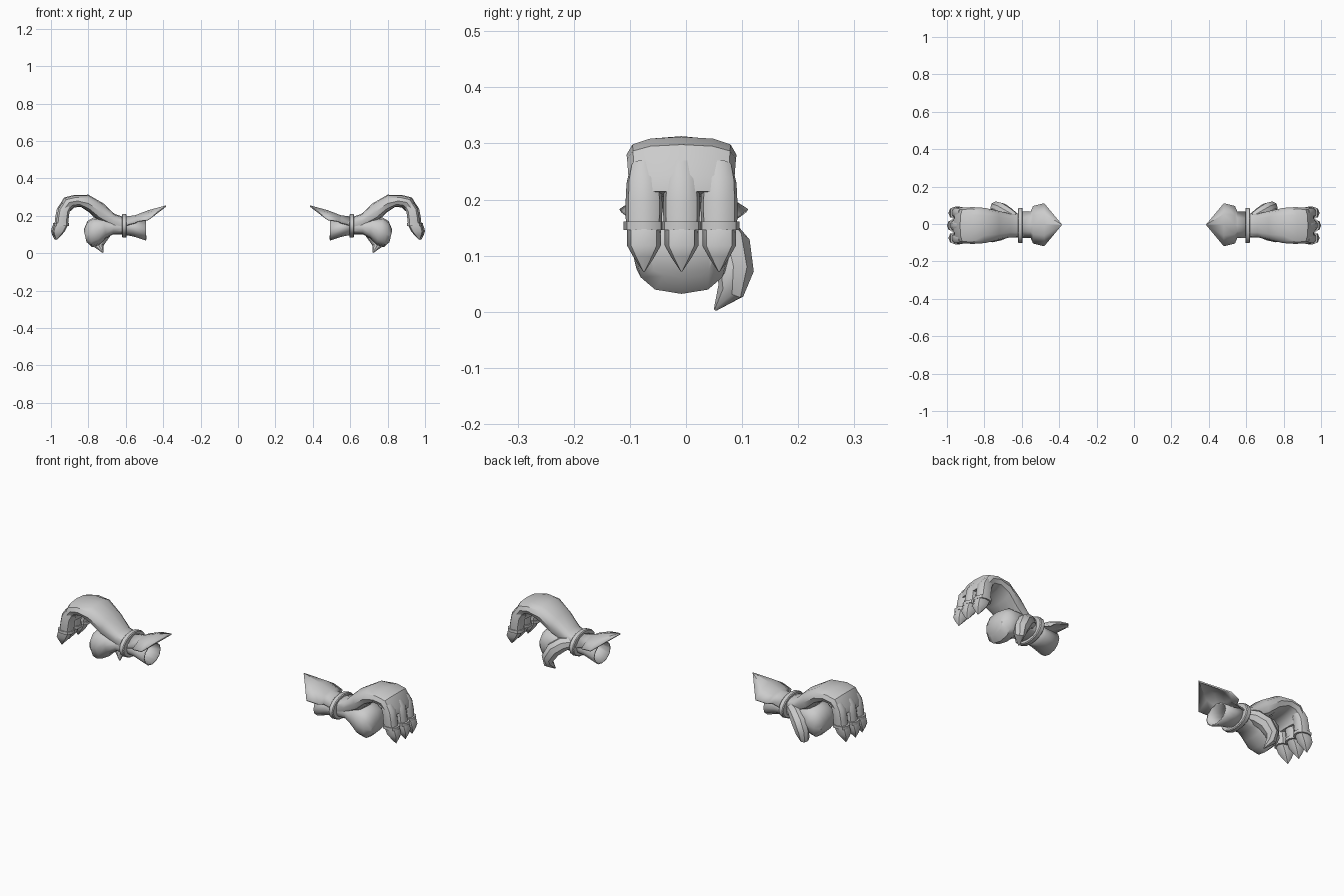
import bpy, bmesh, math
from mathutils import Vector

if "Cube" in bpy.data.objects:
    bpy.data.objects.remove(bpy.data.objects["Cube"])

grey = bpy.data.materials.new("plain grey")
grey.diffuse_color = (0.6, 0.6, 0.6, 1)
grey.use_nodes = True
grey.node_tree.nodes["Principled BSDF"].inputs["Base Color"].default_value = grey.diffuse_color
CY = -0.008  # hand centre line in y


def finish(name, bm, thickness=0.0):
    """Turn a bmesh into a smooth shaded object mirrored to both hands."""
    bmesh.ops.remove_doubles(bm, verts=bm.verts, dist=0.0005)
    bmesh.ops.recalc_face_normals(bm, faces=bm.faces)
    mesh = bpy.data.meshes.new(name)
    bm.to_mesh(mesh)
    bm.free()
    mesh.materials.append(grey)
    ob = bpy.data.objects.new(name, mesh)
    bpy.context.collection.objects.link(ob)
    bpy.ops.object.select_all(action='DESELECT')
    bpy.context.view_layer.objects.active = ob
    ob.select_set(True)
    bpy.ops.object.shade_smooth_by_angle(angle=math.radians(40))
    if thickness:
        ob.modifiers.new("Thickness", 'SOLIDIFY').thickness = thickness
    mirror = ob.modifiers.new("Mirror", 'MIRROR')
    mirror.use_mirror_merge = False
    return ob


def bridge(bm, rings, caps=True):
    loops = [[bm.verts.new(p) for p in r] for r in rings]
    n = len(loops[0])
    for a, b in zip(loops, loops[1:]):
        for i in range(n):
            j = (i + 1) % n
            bm.faces.new((a[i], a[j], b[j], b[i]))
    if caps:
        bm.faces.new(loops[0])
        bm.faces.new(loops[-1])


def loft(name, sections, cy=CY, dx=0.0, sides=12, power=0.8, caps=True, thickness=0.0):
    """Sections are (outer x, outer z, inner x, inner z, half width)."""
    def pw(v):
        return math.copysign(abs(v) ** power, v)
    rings = []
    for ox, oz, ix, iz, w in sections:
        mid = Vector(((ox + ix) / 2 + dx, cy, (oz + iz) / 2))
        up = Vector(((ox - ix) / 2, 0, (oz - iz) / 2))
        ring = []
        for i in range(sides):
            a = math.tau * i / sides
            ring.append(mid + up * pw(math.sin(a)) + Vector((0, w * pw(math.cos(a)), 0)))
        rings.append(ring)
    bm = bmesh.new()
    bridge(bm, rings, caps)
    return finish(name, bm, thickness)


def tube(name, path, sides=8):
    """Path points are (x, y, z, radius)."""
    pts = [Vector(p[:3]) for p in path]
    rings = []
    for i, p in enumerate(pts):
        d = (pts[min(i + 1, len(pts) - 1)] - pts[max(i - 1, 0)]).normalized()
        u = d.cross(Vector((0, 1, 0.3))).normalized()
        v = d.cross(u)
        r = path[i][3]
        rings.append([p + r * (u * math.cos(math.tau * k / sides) + v * math.sin(math.tau * k / sides))
                      for k in range(sides)])
    bm = bmesh.new()
    bridge(bm, rings)
    return finish(name, bm)


# Arched back of the hand
loft("hand_back", [
    (.600, .190, .600, .100, .065),
    (.660, .210, .668, .135, .064),
    (.720, .267, .745, .170, .080),
    (.800, .313, .795, .218, .094),
    (.875, .312, .840, .248, .098),
    (.930, .298, .875, .245, .097),
    (.962, .245, .900, .222, .094),
    (.966, .215, .903, .205, .090),
])

# Rounded heel of the palm
loft("palm", [
    (.600, .180, .600, .100, .063),
    (.660, .175, .670, .100, .062),
    (.720, .190, .705, .080, .080),
    (.775, .190, .740, .045, .090),
    (.805, .172, .780, .032, .082),
    (.825, .125, .810, .060, .055),
])

# Three fingers, each with a band and a pointed claw
for i, y in enumerate((-.075, -.008, .059)):
    dx = .008 if i == 1 else 0
    loft(f"finger_{i + 1}", [
        (.940, .270, .890, .240, .025),
        (.961, .240, .900, .218, .031),
        (.970, .195, .904, .185, .033),
        (.975, .150, .908, .150, .032),
    ], y, dx, 10)
    loft(f"finger_band_{i + 1}", [
        (.984, .161, .902, .161, .036),
        (.984, .146, .902, .146, .036),
    ], y, dx, 10)
    loft(f"claw_{i + 1}", [
        (.984, .148, .910, .148, .030),
        (.992, .118, .925, .118, .030),
        (.985, .098, .945, .095, .018),
        (.971, .071, .968, .071, .001),
    ], y, dx, 8)

# Curled thumb with a pointed tip
tube("thumb", [
    (.640, .035, .155, .028), (.675, .055, .145, .036),
    (.712, .078, .115, .038), (.738, .088, .070, .033),
    (.742, .080, .038, .025), (.722, .052, .004, .003),
])

# Wrist ring
loft("wrist_ring", [
    (.595, .206, .595, .088, .090), (.599, .210, .599, .084, .094),
    (.617, .210, .617, .084, .094), (.621, .206, .621, .088, .090),
], sides=16, power=1)

# Open flared sleeve
loft("sleeve", [
    (.605, .190, .605, .098, .066),
    (.560, .180, .560, .090, .062),
    (.492, .177, .492, .068, .070),
], power=1, caps=False, thickness=.006)

# Raised pointed flap: (x, half width, middle z, edge z)
rows = [(.605, .070, .196, .150), (.552, .072, .203, .165), (.540, .100, .207, .172),
        (.480, .115, .230, .183), (.385, .001, .256, .256)]
bm = bmesh.new()
grid = []
for x, w, zc, ze in rows:
    grid.append([bm.verts.new((x, CY / 2 + w * t, zc + (ze - zc) * t * t))
                 for t in (-1, -.5, 0, .5, 1)])
for a, b in zip(grid, grid[1:]):
    for k in range(4):
        bm.faces.new((a[k], a[k + 1], b[k + 1], b[k]))
finish("cuff_flap", bm, .007)
